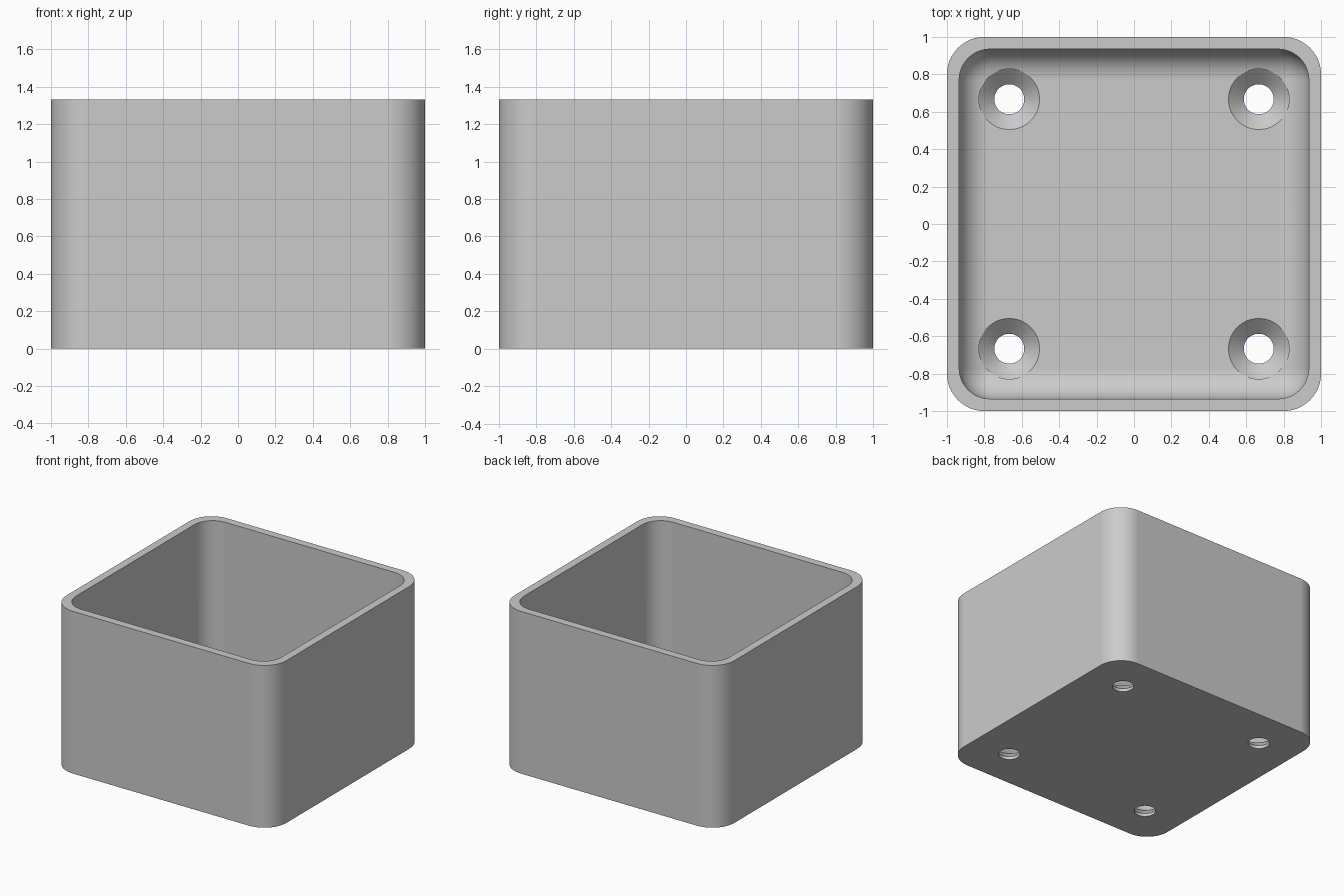
import bpy, bmesh
from math import sin, cos, pi, radians

default = bpy.data.objects.get("Cube")
if default:
    bpy.data.objects.remove(default, do_unlink=True)

HEIGHT, FLOOR = 1.333, 0.1
OUTER, OUTER_R = 1.0, 0.2
INNER, INNER_R = 0.935, 0.165
HOLE_AT, HOLE_R, SINK_R, SINK_Z = 0.667, 0.08, 0.162, 0.025
STEPS = 12

grey = bpy.data.materials.new("plain grey")
grey.use_nodes = True
colour = (0.6, 0.6, 0.6, 1)
grey.diffuse_color = colour
grey.node_tree.nodes["Principled BSDF"].inputs["Base Color"].default_value = colour


def rounded_square(bm, half, radius, z):
    """Ring of vertices around a square with round corners."""
    ring = []
    for quarter, (sx, sy) in enumerate([(1, 1), (-1, 1), (-1, -1), (1, -1)]):
        for i in range(STEPS + 1):
            a = (quarter + i / STEPS) * pi / 2
            ring.append(bm.verts.new((sx * (half - radius) + radius * cos(a),
                                      sy * (half - radius) + radius * sin(a), z)))
    return ring


def circle(bm, x, y, radius, z, sides=64):
    return [bm.verts.new((x + radius * cos(2 * pi * i / sides),
                          y + radius * sin(2 * pi * i / sides), z)) for i in range(sides)]


def skin(bm, rings):
    """Join rings into a closed solid."""
    for a, b in zip(rings, rings[1:]):
        for i in range(len(a)):
            j = (i + 1) % len(a)
            bm.faces.new((a[i], a[j], b[j], b[i]))
    bm.faces.new(rings[0])
    bm.faces.new(rings[-1])


def finish(bm, name):
    bmesh.ops.remove_doubles(bm, verts=bm.verts, dist=0.0001)
    bmesh.ops.recalc_face_normals(bm, faces=bm.faces)
    mesh = bpy.data.meshes.new(name)
    bm.to_mesh(mesh)
    bm.free()
    mesh.materials.append(grey)
    obj = bpy.data.objects.new(name, mesh)
    bpy.context.collection.objects.link(obj)
    return obj


# Open box: outer wall, rim, inner wall, then a rounded edge down to the floor
bm = bmesh.new()
rings = [rounded_square(bm, OUTER, OUTER_R, 0),
         rounded_square(bm, OUTER, OUTER_R, HEIGHT),
         rounded_square(bm, INNER, INNER_R, HEIGHT)]
for i in range(STEPS + 1):
    a = i / STEPS * pi / 2
    inset = INNER_R * (1 - cos(a))
    rings.append(rounded_square(bm, INNER - inset, INNER_R - inset,
                                FLOOR + INNER_R * (1 - sin(a))))
skin(bm, rings)
box = finish(bm, "box")

# Four countersunk screw holes
bm = bmesh.new()
for x in (-HOLE_AT, HOLE_AT):
    for y in (-HOLE_AT, HOLE_AT):
        skin(bm, [circle(bm, x, y, r, z) for r, z in (
            (HOLE_R, -0.1), (HOLE_R, SINK_Z), (SINK_R, FLOOR), (SINK_R, FLOOR + 0.1))])
cutter = finish(bm, "screw_hole_cutter")
cutter.hide_render = True

bpy.ops.object.select_all(action="DESELECT")
box.select_set(True)
bpy.context.view_layer.objects.active = box
cut = box.modifiers.new("screw holes", "BOOLEAN")
cut.operation, cut.solver, cut.object = "DIFFERENCE", "EXACT", cutter
bpy.ops.object.modifier_apply(modifier=cut.name)
bpy.data.objects.remove(cutter, do_unlink=True)

# Smooth corners, crisp edges, flat floor
bpy.ops.object.shade_smooth_by_angle(angle=radians(30))
weighted = box.modifiers.new("even shading", "WEIGHTED_NORMAL")
weighted.keep_sharp = True
